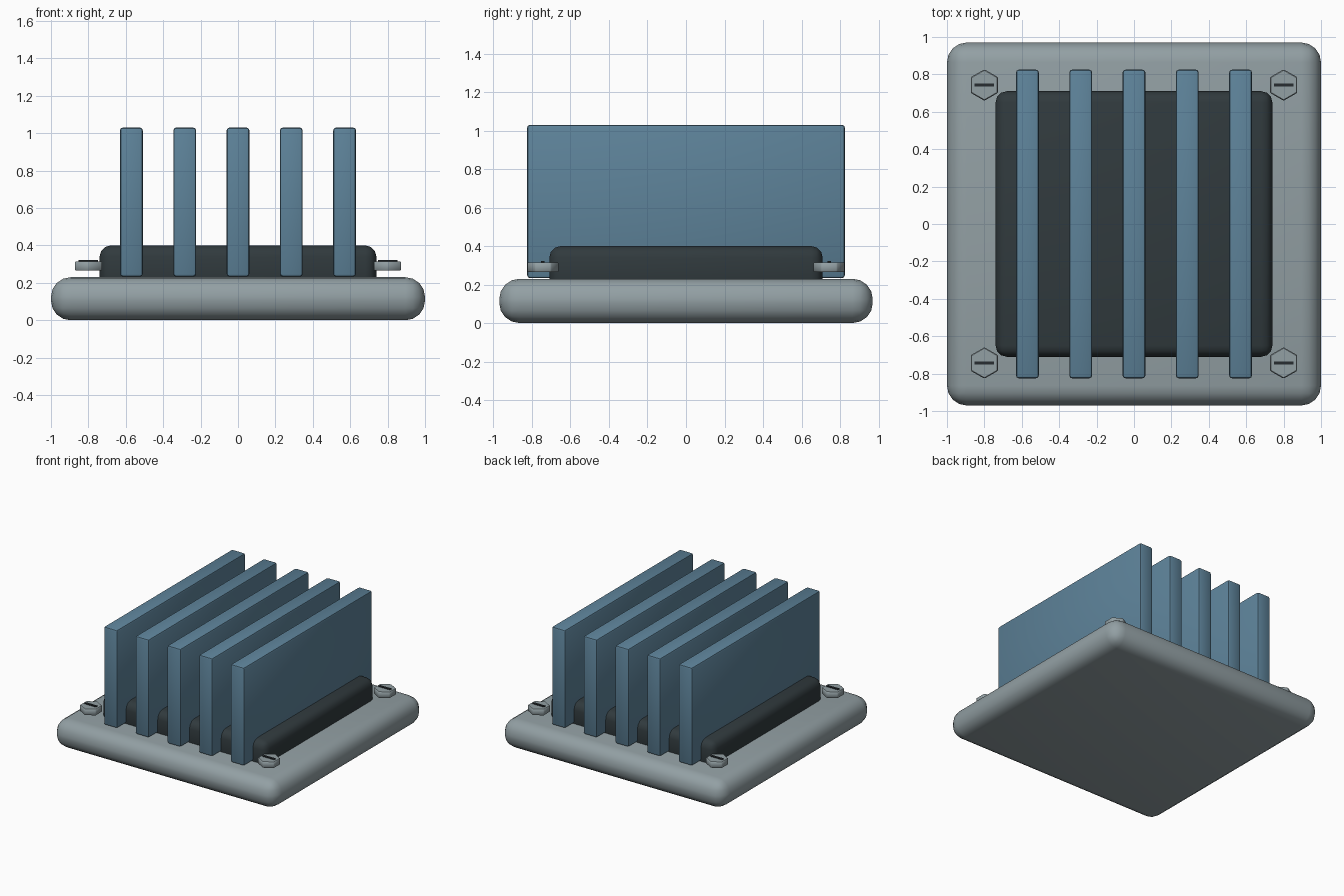
import bpy
import math

if "Cube" in bpy.data.objects:
    bpy.data.objects.remove(bpy.data.objects["Cube"])


def material(name, rgb):
    m = bpy.data.materials.new(name)
    m.diffuse_color = (*rgb, 1)
    m.use_nodes = True
    m.node_tree.nodes["Principled BSDF"].inputs["Base Color"].default_value = m.diffuse_color
    return m


STEEL = material("steel", (0.29, 0.35, 0.37))
DARK = material("dark_core", (0.03, 0.042, 0.047))
BLUE = material("blue_fin", (0.11, 0.225, 0.32))
SLOT = material("slot_dark", (0.02, 0.025, 0.03))


def finish(ob, name, mat, bevel, segments):
    ob.name = name
    ob.data.materials.append(mat)
    if bevel:
        mod = ob.modifiers.new("bevel", "BEVEL")
        mod.width = bevel
        mod.segments = segments
        mod.limit_method = "ANGLE"
        bpy.ops.object.modifier_apply(modifier=mod.name)
    bpy.ops.object.shade_smooth_by_angle(angle=math.radians(35))
    return ob


def box(name, x, y, z0, z1, sx, sy, mat, bevel=0, segments=3):
    bpy.ops.mesh.primitive_cube_add(size=1, location=(x, y, (z0 + z1) / 2))
    ob = bpy.context.object
    ob.scale = (sx, sy, z1 - z0)
    bpy.ops.object.transform_apply(location=False, rotation=False, scale=True)
    return finish(ob, name, mat, bevel, segments)


# Rounded base plate and dark core block
box("base_plate", 0, 0, 0, 0.23, 2.0, 1.94, STEEL, 0.105, 4)
box("core_block", 0, 0, 0.16, 0.40, 1.48, 1.42, DARK, 0.06, 3)

# Five cooling fins
for i in range(5):
    box(f"fin_{i + 1}", (i - 2) * 0.285, 0, 0.233, 1.03, 0.122, 1.65, BLUE, 0.015, 2)

# Hex bolt heads with slot bars at the corners
for sx in (-1, 1):
    for sy in (-1, 1):
        tag = f"{'left' if sx < 0 else 'right'}_{'front' if sy < 0 else 'back'}"
        x, y = sx * 0.8, sy * 0.743
        bpy.ops.mesh.primitive_cylinder_add(vertices=6, radius=0.084, depth=0.05,
                                            location=(x, y, 0.29))
        finish(bpy.context.object, f"bolt_head_{tag}", STEEL, 0.005, 1)
        box(f"bolt_slot_{tag}", x, y, 0.30, 0.322, 0.103, 0.018, SLOT)
